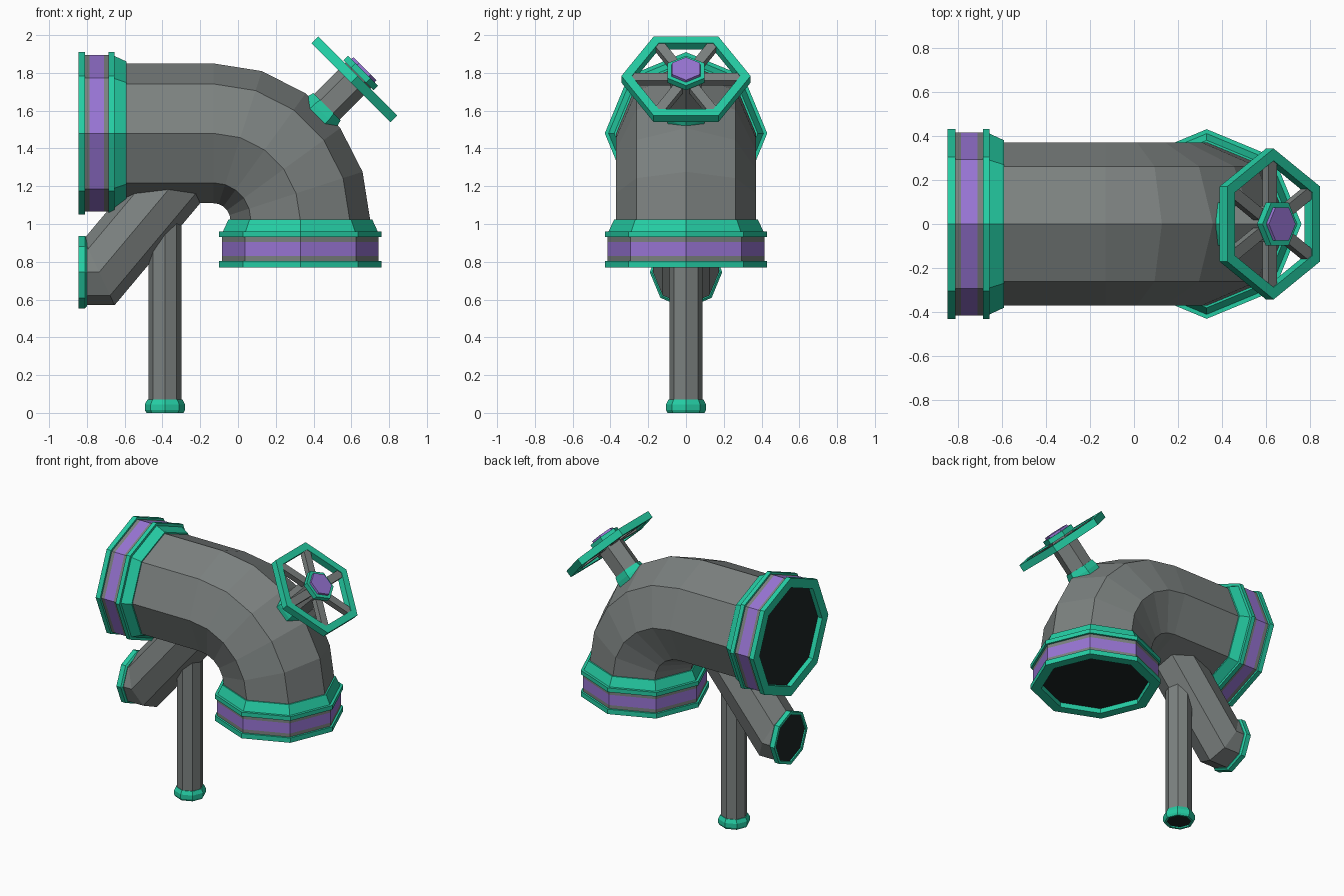
import bpy, bmesh
from math import sin, cos, radians, pi
from mathutils import Vector, Matrix

cube = bpy.data.objects.get("Cube")
if cube:
    bpy.data.objects.remove(cube)

Y = Vector((0, 1, 0))


def material(name, rgb):
    m = bpy.data.materials.new(name)
    m.use_nodes = True
    m.diffuse_color = (*rgb, 1)
    m.node_tree.nodes["Principled BSDF"].inputs["Base Color"].default_value = (*rgb, 1)
    return m


MATS = [
    material("pipe grey", (0.20, 0.22, 0.215)),
    material("trim green", (0.018, 0.61, 0.37)),
    material("band purple", (0.31, 0.175, 0.65)),
    material("opening dark", (0.012, 0.018, 0.018)),
]
GREY, GREEN, PURPLE, DARK = range(4)


def finish(name, bm):
    bmesh.ops.recalc_face_normals(bm, faces=bm.faces)
    mesh = bpy.data.meshes.new(name)
    bm.to_mesh(mesh)
    bm.free()
    for m in MATS:
        mesh.materials.append(m)
    obj = bpy.data.objects.new(name, mesh)
    bpy.context.collection.objects.link(obj)
    return obj


def frame(angle):
    """Axis and its perpendicular in the XZ plane, for an angle in degrees."""
    a = radians(angle)
    return Vector((cos(a), 0, sin(a))), Vector((-sin(a), 0, cos(a)))


def ring(x, z, angle, r, n=8, turn=0, stretch=1):
    """Polygon of points around an axis; stretch widens it for a mitre."""
    up = frame(angle)[1]
    ts = [2 * pi * i / n + radians(turn) for i in range(n)]
    return [Vector((x, 0, z)) + r * (cos(t) * Y + stretch * sin(t) * up) for t in ts]


def loft(name, rings, colors, caps=(GREY, GREY), closed=False):
    """Skin a row of rings, one colour per gap, with end caps or a closed loop."""
    bm = bmesh.new()
    rows = [[bm.verts.new(p) for p in pts] for pts in rings]
    n = len(rows[0])
    pairs = list(zip(rows, rows[1:] + rows[:1]))
    for (a, b), color in zip(pairs if closed else pairs[:-1], colors):
        for i in range(n):
            j = (i + 1) % n
            bm.faces.new((a[i], a[j], b[j], b[i])).material_index = color
    if not closed:
        for row, color in zip((rows[0], rows[-1]), caps):
            bm.faces.new(row).material_index = color
    return finish(name, bm)


def lathe(name, origin, angle, profile, colors, caps=(GREY, GREY), n=8, turn=0, closed=False):
    """Turn (distance, radius) pairs about an axis from the origin."""
    axis = frame(angle)[0]
    rings = [ring(origin[0] + d * axis.x, origin[1] + d * axis.z, angle, r, n, turn)
             for d, r in profile]
    return loft(name, rings, colors, caps, closed)


# Main pipe: straight run and quarter bend
bend = (-0.13, 1.02)
path = [ring(-0.72, 1.48, 0, 0.37)]
for i in range(6):
    axis, up = frame(-18 * i)
    path.append(ring(bend[0] + 0.46 * up.x, bend[1] + 0.46 * up.z, -18 * i, 0.37))
path.append(ring(0.33, 0.9, -90, 0.37))
loft("main_pipe", path, [GREY] * 7)

# Large flanges with a purple band, hollow at the mouth
flange = [(0.035, 0.36), (0, 0.36), (0, 0.43), (0.035, 0.43), (0.035, 0.415),
          (0.06, 0.415), (0.135, 0.415), (0.16, 0.415), (0.16, 0.43),
          (0.19, 0.43), (0.19, 0.41), (0.255, 0.38)]
flange_colors = [GREEN] * 4 + [GREY, PURPLE, GREY] + [GREEN] * 4
for name, origin, angle in (("rear_flange", (-0.845, 1.48), 0),
                            ("lower_flange", (0.33, 0.77), 90)):
    lathe(name, origin, angle, flange, flange_colors, (DARK, GREEN))

# Branch pipe with a mitred elbow
elbow = Vector((-0.735, 0, 0.745))
tip = elbow + 0.75 * frame(50)[0]
loft("branch_pipe", [ring(-0.82, elbow.z, 0, 0.175),
                     ring(elbow.x, elbow.z, 25, 0.175, stretch=1 / cos(radians(25))),
                     ring(tip.x, tip.z, 50, 0.175)], [GREY] * 2)
lathe("branch_flange", (-0.845, 0.745), 0,
      [(0.01, 0.17), (0, 0.17), (0, 0.192), (0.035, 0.192), (0.045, 0.18)],
      [GREEN] * 4, (DARK, GREEN))

# Support post and its foot
post = (-0.387, 0)
lathe("support_post", post, 90, [(0.03, 0.088), (1.25, 0.088)], [GREY])
lathe("post_foot", post, 90,
      [(0.01, 0.083), (0, 0.083), (0, 0.098), (0.015, 0.106), (0.045, 0.106), (0.07, 0.093)],
      [GREEN] * 5, (DARK, GREEN))

# Valve stem, collar and hub, on the diagonal of the bend
lathe("valve_collar", bend, 45, [(0.72, 0.115), (0.81, 0.113), (0.85, 0.102)],
      [GREEN] * 2, (GREEN, GREEN), 6, 90)
lathe("valve_stem", bend, 45, [(0.75, 0.095), (1.09, 0.095)], [GREY], n=6, turn=90)
lathe("valve_hub", bend, 45, [(1.085, 0.112), (1.12, 0.112)], [GREEN],
      (GREEN, GREEN), 6, 90)
lathe("valve_cap", bend, 45, [(1.115, 0.088), (1.135, 0.086)], [PURPLE],
      (PURPLE, PURPLE), 6, 90)

# Hand wheel rim
lathe("wheel_rim", bend, 45, [(1.03, 0.342), (1.08, 0.342), (1.08, 0.287), (1.03, 0.287)],
      [GREEN] * 4, n=6, closed=True)

# Six spokes running to the rim corners
axis, up = frame(45)
centre = Vector((bend[0], 0, bend[1])) + 1.055 * axis
bm = bmesh.new()
for i in range(6):
    t = pi / 3 * i
    along = cos(t) * Y + sin(t) * up
    turn = Matrix((along, axis.cross(along), axis)).transposed().to_4x4()
    place = Matrix.Translation(centre + 0.18 * along) @ turn @ Matrix.Diagonal((0.24, 0.055, 0.04, 1))
    bmesh.ops.create_cube(bm, size=1, matrix=place)
finish("wheel_spokes", bm)
